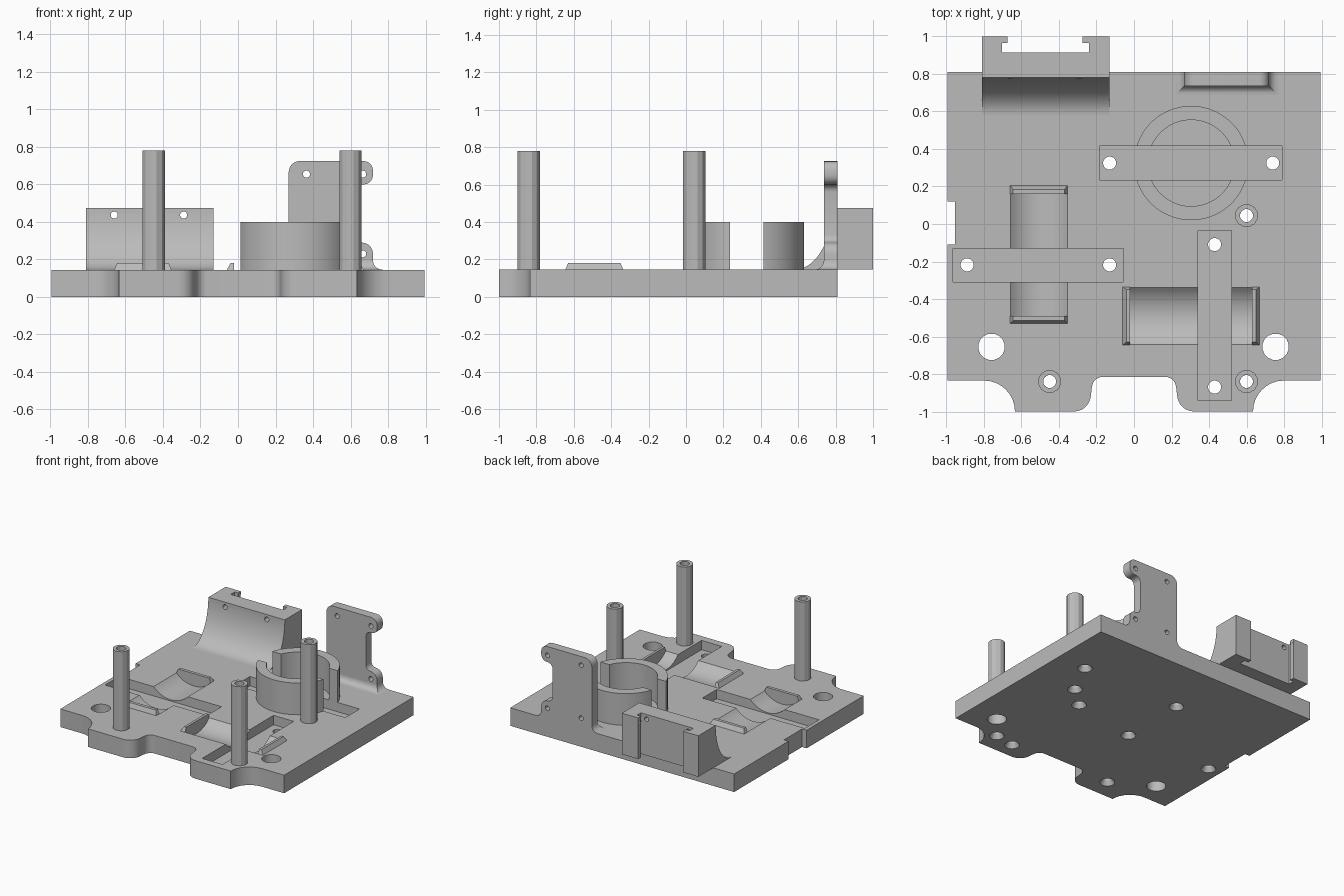
import bpy, bmesh, math

if "Cube" in bpy.data.objects:
    bpy.data.objects.remove(bpy.data.objects["Cube"])

grey = bpy.data.materials.new("plain grey")
grey.diffuse_color = (0.5, 0.5, 0.5, 1)
grey.use_nodes = True
grey.node_tree.nodes["Principled BSDF"].inputs["Base Color"].default_value = grey.diffuse_color
TOP = 0.145                       # top of the base plate


def loft(name, rings):
    """Closed solid through a list of equal-length point rings."""
    bm = bmesh.new()
    loops = [[bm.verts.new(p) for p in r] for r in rings]
    n = len(loops[0])
    for a, b in zip(loops, loops[1:]):
        for i in range(n):
            j = (i + 1) % n
            bm.faces.new((a[i], a[j], b[j], b[i]))
    bm.faces.new(loops[0])
    bm.faces.new(loops[-1])
    bmesh.ops.recalc_face_normals(bm, faces=bm.faces)
    me = bpy.data.meshes.new(name)
    bm.to_mesh(me)
    bm.free()
    me.materials.append(grey)
    ob = bpy.data.objects.new(name, me)
    bpy.context.collection.objects.link(ob)
    return ob


def prism(name, pts, lo, hi, axis="z"):
    """Extrude a 2D outline along an axis."""
    put = {"x": lambda u, v, w: (w, u, v),
           "y": lambda u, v, w: (u, w, v),
           "z": lambda u, v, w: (u, v, w)}[axis]
    return loft(name, [[put(u, v, w) for u, v in pts] for w in (lo, hi)])


def rect(x0, x1, y0, y1):
    return [(x0, y0), (x1, y0), (x1, y1), (x0, y1)]


def arc(cx, cy, rx, a0, a1, n=8, ry=None):
    ry = ry or rx
    return [(cx + rx * math.cos(math.radians(a0 + (a1 - a0) * i / n)),
             cy + ry * math.sin(math.radians(a0 + (a1 - a0) * i / n)))
            for i in range(n + 1)]


def circle(cx, cy, r, n=16):
    return arc(cx, cy, r, 180 / n, 360 + 180 / n, n)[:-1]


def cut(ob, *cutters):
    """Subtract each cutter in turn, then delete it."""
    for c in cutters:
        mod = ob.modifiers.new("cut", "BOOLEAN")
        mod.operation, mod.solver, mod.object = "DIFFERENCE", "EXACT", c
        dg = bpy.context.evaluated_depsgraph_get()
        me = bpy.data.meshes.new_from_object(ob.evaluated_get(dg))
        ob.modifiers.clear()
        ob.data = me
        bpy.data.objects.remove(c)


def smooth(ob):
    bpy.ops.object.select_all(action="DESELECT")
    ob.select_set(True)
    bpy.context.view_layer.objects.active = ob
    bpy.ops.object.shade_smooth_by_angle(angle=math.radians(29))


# Base plate with two front tabs and a notch on the left edge
tabs = [(-0.995, -0.835)]
tabs += arc(-0.80, -1.0, 0.165, 90, 0)
tabs += arc(-0.32, -0.91, 0.09, -90, -10, 6)
tabs += arc(-0.165, -0.875, 0.06, 170, 90, 5)
tabs += [(-x, y) for x, y in reversed(tabs)]
outline = tabs + [(0.995, 0.81), (-0.995, 0.81), (-0.995, 0.12),
                  (-0.955, 0.12), (-0.955, -0.11), (-0.995, -0.11)]
plate = prism("base_plate", outline, 0, TOP)

# Strap slots
FLOOR = 0.07
slots = [(-0.965, -0.055, -0.31, -0.13), (0.34, 0.52, -0.94, -0.035),
         (-0.185, 0.79, 0.235, 0.415)]
for s in slots:
    cut(plate, prism("slot_cutter", rect(*s), FLOOR, 0.3))

# Rounded cradle troughs
depth, half = 0.065, 0.152
R = (half ** 2 + depth ** 2) / (2 * depth)
rim = R - depth
ang = math.degrees(math.asin(half / R))


def trough(c):
    return [(c + half, 0.3), (c - half, 0.3)] + \
        arc(c, TOP + rim, R, 270 - ang, 270 + ang, 14)


cut(plate, prism("trough_cutter", trough(-0.507), -0.49, 0.16, "y"),
    prism("trough_cutter", trough(-0.49), -0.02, 0.63, "x"))

# Screw holes with countersinks underneath, and two large through holes
posts = [(-0.45, -0.84), (0.60, -0.84), (0.60, 0.045)]
screws = posts + [(-0.89, -0.218), (-0.13, -0.218), (0.43, -0.11),
                  (0.43, -0.87), (-0.13, 0.325), (0.74, 0.325)]
for x, y in screws:
    levels = [(0.06, -0.01), (0.055, 0), (0.035, 0.035), (0.035, 0.3)]
    cut(plate, loft("screw_cutter", [[(u, v, z) for u, v in circle(x, y, r)]
                                     for r, z in levels]))
for x in (-0.76, 0.755):
    cut(plate, prism("hole_cutter", circle(x, -0.655, 0.071), -0.1, 0.3))
smooth(plate)

# Hollow standoff posts
for i, (x, y) in enumerate(posts):
    post = prism(f"standoff_post_{i + 1}", circle(x, y, 0.062, 12), TOP, 0.78)
    cut(post, prism("bore_cutter", circle(x, y, 0.035, 12), 0, 1))

# Split ring holder
ring = prism("ring_holder", circle(0.305, 0.325, 0.305, 64), TOP, 0.40)
cut(ring, prism("bore_cutter", circle(0.305, 0.325, 0.23, 64), 0, 1),
    prism("slot_cutter", rect(*slots[2]), 0, 1))
smooth(ring)


# Small tapered ridges closing the trough ends
def ridge(name, lower, upper):
    loft(name, [[(x, y, z) for x, y in rect(*r)]
                for r, z in ((lower, TOP), (upper, 0.18))])


ridge("cradle_ridge_back", (-0.66, -0.355, 0.16, 0.205),
      (-0.645, -0.37, 0.16, 0.185))
ridge("cradle_ridge_front", (-0.66, -0.355, -0.53, -0.49),
      (-0.645, -0.37, -0.515, -0.49))
ridge("cradle_ridge_left", (-0.06, -0.02, -0.645, -0.335),
      (-0.04, -0.02, -0.63, -0.35))
ridge("cradle_ridge_right", (0.63, 0.67, -0.645, -0.335),
      (0.63, 0.65, -0.63, -0.35))

# Rear clamp block with curved front, slotted back and two screw holes
profile = [(1.0, TOP), (1.0, 0.475)] + \
    arc(0.58, 0.475, 0.20, 0, -90, 16, 0.33)
block = prism("clamp_block", profile, -0.81, -0.13, "x")
cut(block, prism("slot_cutter", rect(-0.705, -0.24, 0.915, 0.965), 0, 1),
    prism("mouth_cutter", rect(-0.675, -0.275, 0.94, 1.1), 0, 1))
for x in (-0.66, -0.29):
    cut(block, prism("hole_cutter", circle(x, 0.437, 0.019), 0.5, 1.2, "y"))
smooth(block)

# Upright bracket: rounded C-shaped plate with four holes
side = [(0.27, TOP), (0.72, TOP)]
side += arc(0.66, 0.23, 0.06, 0, 90, 6)
side += arc(0.66, 0.33, 0.04, 270, 180, 5)
side += arc(0.66, 0.56, 0.04, 180, 90, 5)
side += arc(0.67, 0.65, 0.05, -90, 0, 5)
side += arc(0.67, 0.675, 0.05, 0, 90, 5)
side += arc(0.33, 0.665, 0.06, 90, 180, 6)
bracket = prism("upright_bracket", side, 0.737, 0.81, "y")
for x in (0.365, 0.665):
    for z in (0.23, 0.655):
        cut(bracket, prism("hole_cutter", circle(x, z, 0.019), 0.6, 1, "y"))
smooth(bracket)

# Flared foot around the bracket base
foot = []
for i in range(7):
    a = math.pi / 2 * i / 6
    o, z = 0.05 * (1 - math.sin(a)), TOP + 0.05 * (1 - math.cos(a))
    foot.append([(x, y, z) for x, y in
                 rect(0.27 - o, 0.72 + o, 0.737 - o, 0.81)])
smooth(loft("bracket_foot", foot))
